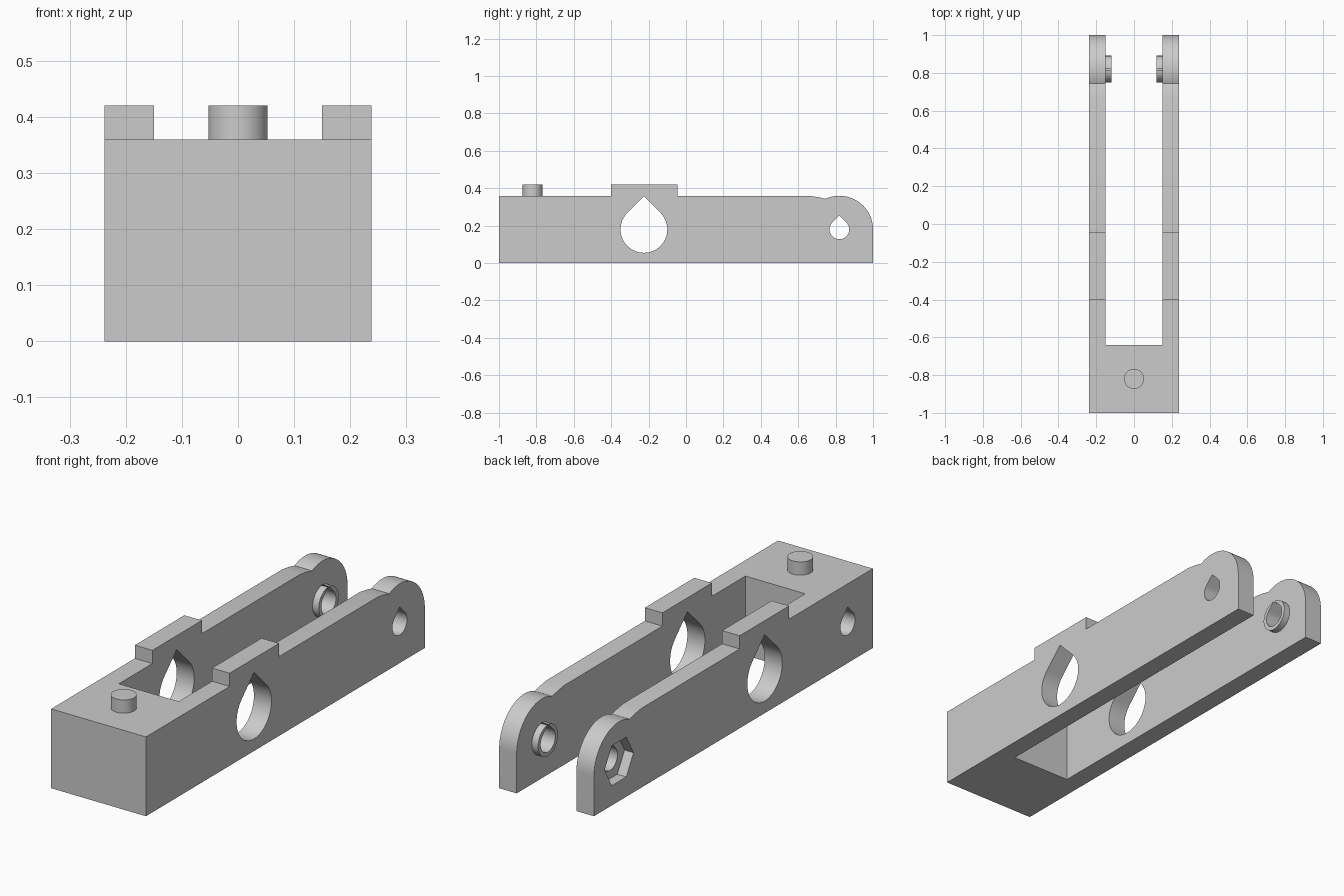
import bpy, bmesh, math

if "Cube" in bpy.data.objects:
    bpy.data.objects.remove(bpy.data.objects["Cube"])

grey = bpy.data.materials.new("plain grey")
grey.diffuse_color = (0.6, 0.6, 0.6, 1)
grey.use_nodes = True
grey.node_tree.nodes["Principled BSDF"].inputs["Base Color"].default_value = grey.diffuse_color

HALF_W, INNER, AXIS_Z = 0.238, 0.15, 0.18
PIVOT_Y, WINDOW_Y, PEG_Y = 0.82, -0.225, -0.82


def extrude_x(name, profile, x0, x1):
    """Extrude a (y, z) outline along x."""
    bm = bmesh.new()
    face = bm.faces.new([bm.verts.new((x0, y, z)) for y, z in profile])
    new = bmesh.ops.extrude_face_region(bm, geom=[face])["geom"]
    bmesh.ops.translate(bm, vec=(x1 - x0, 0, 0),
                        verts=[v for v in new if isinstance(v, bmesh.types.BMVert)])
    bmesh.ops.recalc_face_normals(bm, faces=bm.faces)
    mesh = bpy.data.meshes.new(name)
    bm.to_mesh(mesh)
    bm.free()
    mesh.materials.append(grey)
    obj = bpy.data.objects.new(name, mesh)
    bpy.context.collection.objects.link(obj)
    return obj


def arc(cy, cz, r, a0, a1, n):
    return [(cy + r * math.cos(math.radians(a0 + (a1 - a0) * i / n)),
             cz + r * math.sin(math.radians(a0 + (a1 - a0) * i / n))) for i in range(n + 1)]


def teardrop(cy, r):
    """Round hole with a 45 degree pointed roof."""
    return arc(cy, AXIS_Z, r, 135, 405, 48) + [(cy, AXIS_Z + r * math.sqrt(2))]


def activate(obj):
    bpy.ops.object.select_all(action='DESELECT')
    obj.select_set(True)
    bpy.context.view_layer.objects.active = obj


def cut(obj, profile, x0, x1):
    """Subtract an extruded outline."""
    cutter = extrude_x("cutter", profile, x0, x1)
    cutter.hide_render = True
    mod = obj.modifiers.new("cut", 'BOOLEAN')
    mod.operation, mod.solver, mod.object = 'DIFFERENCE', 'EXACT', cutter
    activate(obj)
    bpy.ops.object.modifier_apply(modifier=mod.name)
    bpy.data.objects.remove(cutter)


def smooth(obj):
    activate(obj)
    bpy.ops.object.shade_smooth_by_angle(angle=math.radians(25))


# Forked body: side outline with raised tabs and rounded pivot end
outline = [(-1, 0), (1, 0)] + arc(PIVOT_Y, AXIS_Z, 0.18, 0, 114.6, 32)
outline += [(0.71, 0.352), (0.66, 0.36), (-0.045, 0.36), (-0.045, 0.42),
            (-0.40, 0.42), (-0.40, 0.36), (-1, 0.36)]
body = extrude_x("forked_body", outline, -HALF_W, HALF_W)

# Slot between the arms
cut(body, [(-0.64, -0.1), (1.1, -0.1), (1.1, 0.6), (-0.64, 0.6)], -INNER, INNER)
# Large window and pivot hole through both arms
cut(body, teardrop(WINDOW_Y, 0.125), -0.5, 0.5)
cut(body, teardrop(PIVOT_Y, 0.0525), -0.5, 0.5)
# Hexagonal nut pocket and blind hole on the left side
cut(body, arc(PIVOT_Y, AXIS_Z, 0.104, 0, 300, 5), -0.5, -HALF_W + 0.045)
cut(body, teardrop(PEG_Y, 0.0525), -0.5, 0.1)
smooth(body)

# Spacer bosses on the inner faces of the arms
for side, label in ((-1, "left"), (1, "right")):
    boss = extrude_x(label + "_pivot_boss", arc(PIVOT_Y, AXIS_Z, 0.071, 0, 352.5, 47),
                     side * INNER, side * 0.119)
    cut(boss, teardrop(PIVOT_Y, 0.0525), -0.5, 0.5)
    smooth(boss)

# Locating peg on top of the solid end
bpy.ops.mesh.primitive_cylinder_add(vertices=48, radius=0.053, depth=0.06,
                                    location=(0, PEG_Y, 0.39))
peg = bpy.context.object
peg.name = "locating_peg"
peg.data.materials.append(grey)
smooth(peg)
